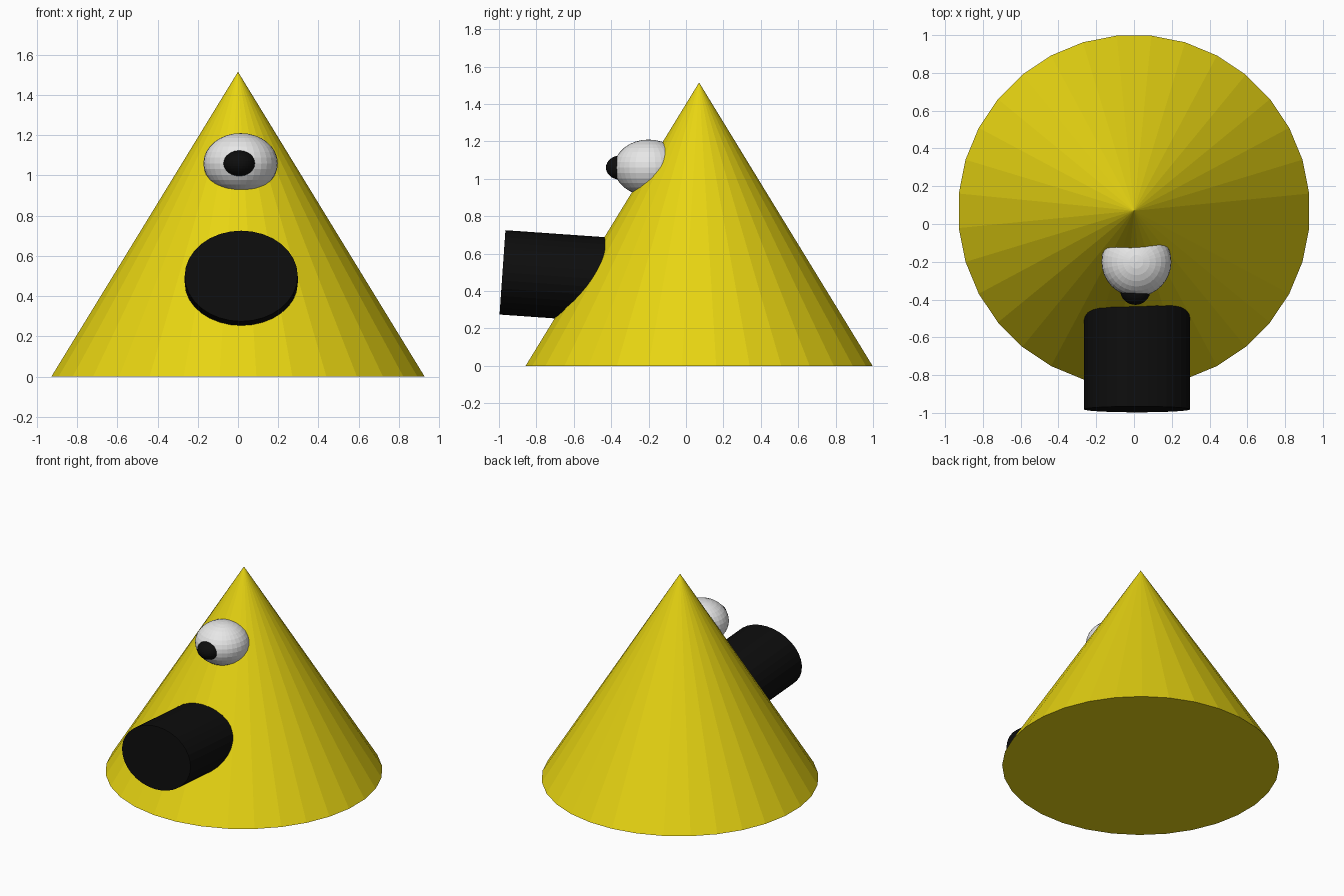
import bpy
import math

cube = bpy.data.objects.get("Cube")
if cube:
    bpy.data.objects.remove(cube, do_unlink=True)


def make_material(name, rgb):
    mat = bpy.data.materials.new(name)
    mat.use_nodes = True
    mat.diffuse_color = (*rgb, 1)
    bsdf = next(n for n in mat.node_tree.nodes if n.type == 'BSDF_PRINCIPLED')
    bsdf.inputs["Base Color"].default_value = (*rgb, 1)
    return mat


yellow = make_material("yellow", (0.8, 0.66, 0.006))
white = make_material("white", (0.8, 0.8, 0.8))
black = make_material("black", (0.004, 0.004, 0.004))


def finish(name, mat, scale=(1, 1, 1)):
    """Name, scale and colour the primitive just added."""
    obj = bpy.context.object
    obj.name = obj.data.name = name
    obj.scale = scale
    obj.data.materials.append(mat)
    return obj


def ellipsoid(name, mat, location, radii):
    bpy.ops.mesh.primitive_uv_sphere_add(segments=32, ring_count=16, radius=1,
                                         location=location)
    return finish(name, mat, radii)


# Body: faceted cone, flat sides facing the axes
HEIGHT = 1.515
bpy.ops.mesh.primitive_cone_add(vertices=32, radius1=0.932, radius2=0, depth=HEIGHT,
                                location=(0, 0.07, HEIGHT / 2),
                                rotation=(0, 0, math.pi / 32))
finish("body_cone", yellow)

# Snout: oval cylinder tilted slightly upward, sunk into the body
bpy.ops.mesh.primitive_cylinder_add(vertices=32, radius=1, depth=2,
                                    location=(0.016, -0.64, 0.476),
                                    rotation=(math.radians(86), 0, 0))
finish("snout", black, (0.281, 0.226, 0.342))

# Single eye with a bulging pupil
ellipsoid("eye", white, (0.013, -0.2, 1.06), (0.185, 0.185, 0.15))
ellipsoid("pupil", black, (0.007, -0.35, 1.06), (0.08, 0.078, 0.065))
